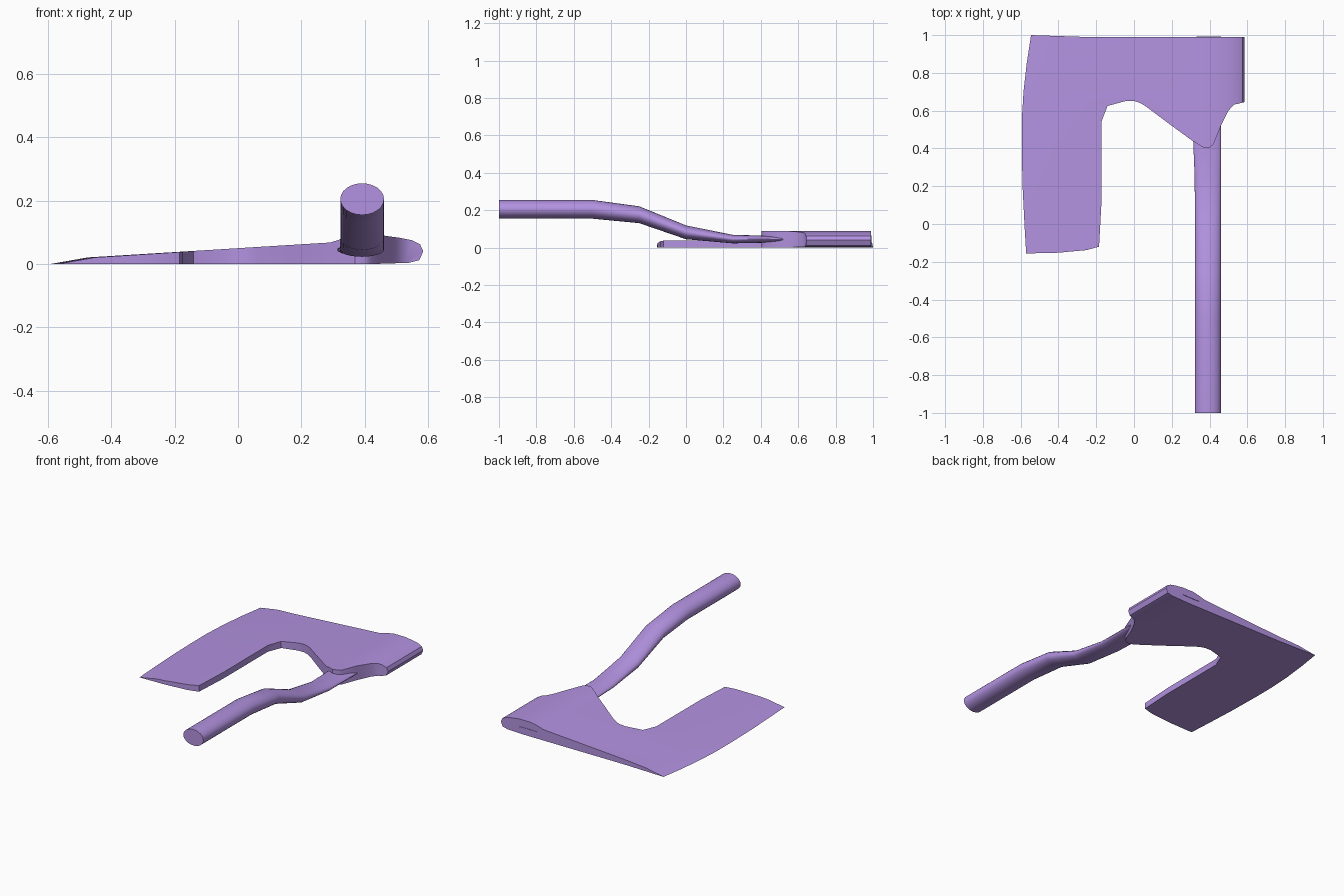
import bpy, bmesh
from math import cos, sin, tau, radians

if "Cube" in bpy.data.objects:
    bpy.data.objects.remove(bpy.data.objects["Cube"])


def loft(name, rings):
    """Skin a list of equal-length closed rings and cap both ends."""
    bm = bmesh.new()
    rows = [[bm.verts.new(p) for p in ring] for ring in rings]
    n = len(rows[0])
    for a, b in zip(rows, rows[1:]):
        for i in range(n):
            j = (i + 1) % n
            bm.faces.new((a[i], a[j], b[j], b[i]))
    bm.faces.new(rows[0])
    bm.faces.new(rows[-1])
    bmesh.ops.recalc_face_normals(bm, faces=bm.faces)
    mesh = bpy.data.meshes.new(name)
    bm.to_mesh(mesh)
    bm.free()
    obj = bpy.data.objects.new(name, mesh)
    bpy.context.collection.objects.link(obj)
    return obj


def activate(obj):
    bpy.ops.object.select_all(action='DESELECT')
    obj.select_set(True)
    bpy.context.view_layer.objects.active = obj


purple = bpy.data.materials.new("purple")
purple.diffuse_color = (0.45, 0.29, 0.75, 1)
purple.use_nodes = True
purple.node_tree.nodes["Principled BSDF"].inputs["Base Color"].default_value = purple.diffuse_color

# Axe head body: wedge section swept along y, with a curved cutting edge
edge = [(-0.3, -0.563), (-0.155, -0.571), (0, -0.58), (0.2, -0.59), (0.4, -0.594),
        (0.55, -0.594), (0.7, -0.585), (0.85, -0.568), (1.0, -0.545), (1.1, -0.525)]
section = [(0.29, 0.068), (0.33, 0.08), (0.38, 0.09), (0.46, 0.09), (0.51, 0.083),
           (0.55, 0.075), (0.575, 0.062), (0.585, 0.04), (0.572, 0.012), (0.54, 0.004), (0.42, 0.0)]
rings = []
for y, ex in edge:
    profile = [(ex, 0), (ex + 0.12, 0.021)] + section
    rings.append([(x, y, z) for x, z in profile])
head = loft("axe_head", rings)

# Head outline as seen from above, used to trim the wedge
outline = [(-0.7, 1.0), (-0.545, 1.0), (-0.28, 0.991), (0.65, 0.99), (0.65, 0.647),
           (0.585, 0.645), (0.53, 0.632), (0.5, 0.6), (0.46, 0.52), (0.42, 0.42), (0.4, 0.405),
           (0.37, 0.403), (0.31, 0.44), (0.2, 0.52), (0.06, 0.625), (0.03, 0.642), (0, 0.652),
           (-0.04, 0.652), (-0.14, 0.625), (-0.173, 0.54), (-0.173, 0.1), (-0.185, -0.12),
           (-0.25, -0.138), (-0.4, -0.152), (-0.57, -0.156), (-0.7, -0.156)]
cutter = loft("outline_cutter", [[(x, y, z) for x, y in outline] for z in (-0.2, 0.3)])
cutter.hide_render = True
activate(head)
trim = head.modifiers.new("trim", 'BOOLEAN')
trim.operation, trim.solver, trim.object = 'INTERSECT', 'EXACT', cutter
bpy.ops.object.modifier_apply(modifier=trim.name)
bpy.data.objects.remove(cutter)

# Bent handle: y, centre x, centre z, half width, half height; flattens into the head
path = [(-1, 0.392, 0.205, 0.069, 0.05), (-0.5, 0.392, 0.205, 0.069, 0.05),
        (-0.25, 0.392, 0.176, 0.069, 0.045), (0, 0.392, 0.082, 0.069, 0.037),
        (0.25, 0.391, 0.046, 0.07, 0.023), (0.45, 0.387, 0.045, 0.074, 0.018),
        (0.7, 0.39, 0.042, 0.068, 0.008), (0.993, 0.395, 0.042, 0.065, 0.002)]
SIDES = 24
handle = loft("handle", [[(cx + rx * cos(tau * i / SIDES), y, cz + rz * sin(tau * i / SIDES))
                          for i in range(SIDES)] for y, cx, cz, rx, rz in path])

for obj in (head, handle):
    obj.data.materials.clear()
    obj.data.materials.append(purple)
    activate(obj)
    bpy.ops.object.shade_smooth_by_angle(angle=radians(35))
